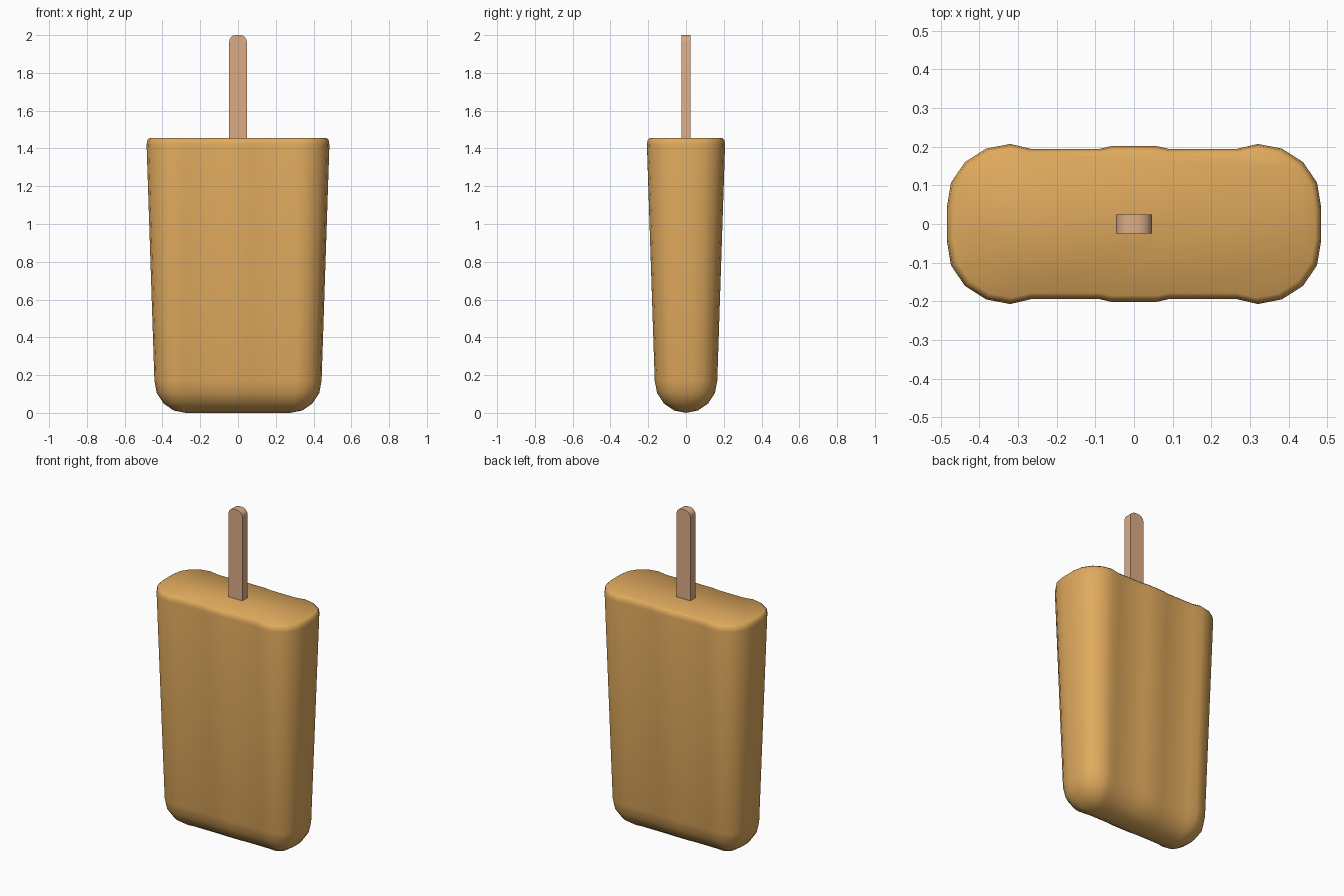
import bpy, bmesh, math

cube = bpy.data.objects.get("Cube")
if cube:
    bpy.data.objects.remove(cube, do_unlink=True)


def material(name, rgb):
    m = bpy.data.materials.new(name)
    m.use_nodes = True
    m.diffuse_color = (*rgb, 1)
    m.node_tree.nodes["Principled BSDF"].inputs["Base Color"].default_value = (*rgb, 1)
    return m


def finish(bm, name, mat, angle):
    bmesh.ops.recalc_face_normals(bm, faces=bm.faces)
    me = bpy.data.meshes.new(name)
    bm.to_mesh(me)
    bm.free()
    ob = bpy.data.objects.new(name, me)
    bpy.context.collection.objects.link(ob)
    me.materials.append(mat)
    bpy.ops.object.select_all(action="DESELECT")
    ob.select_set(True)
    bpy.context.view_layer.objects.active = ob
    bpy.ops.object.shade_smooth_by_angle(angle=math.radians(angle))
    return ob


# Ice body: a grooved outline around a flat core, tapering to a rounded end
CORE = 0.277
quarter = [(0.06, 0.201), (0.09, 0.194), (0.265, 0.194), (0.32, 0.207),
           (0.382, 0.195), (0.437, 0.16), (0.473, 0.107), (0.484, 0.042)]
half = quarter + [(x, -y) for x, y in reversed(quarter)]
outline = half + [(-x, -y) for x, y in half]


def ring(bm, scale, z):
    verts = []
    for x, y in outline:
        core = max(-CORE, min(CORE, x))
        verts.append(bm.verts.new((core + (x - core) * scale, y * scale, z)))
    return verts


R = 0.17
levels = []
for i in range(5):
    a = math.radians(90 - 22.5 * i)
    levels.append((0.8 * math.cos(a), R * (1 - math.sin(a))))
levels += [(1.0, 1.42), (0.98, 1.445), (0.92, 1.456)]

bm = bmesh.new()
rings = [ring(bm, s, z) for s, z in levels]
n = len(outline)
for low, high in zip(rings, rings[1:]):
    for i in range(n):
        j = (i + 1) % n
        bm.faces.new((low[i], low[j], high[j], high[i]))
bm.faces.new(rings[-1])
bmesh.ops.remove_doubles(bm, verts=bm.verts, dist=0.0005)
finish(bm, "ice_body", material("caramel_orange", (0.74, 0.40, 0.11)), 80)

# Wooden stick: flat bar with rounded upper corners
W, D, TOP, C = 0.047, 0.025, 2.0, 0.036
profile = [(-W, 1.2), (W, 1.2)]
for side, start in ((1, 0), (-1, 90)):
    for i in range(5):
        a = math.radians(start + 22.5 * i)
        profile.append((side * (W - C) + C * math.cos(a), TOP - C + C * math.sin(a)))
bm = bmesh.new()
face = bm.faces.new([bm.verts.new((x, -D, z)) for x, z in profile])
out = bmesh.ops.extrude_face_region(bm, geom=[face])
bmesh.ops.translate(bm, vec=(0, 2 * D, 0),
                    verts=[v for v in out["geom"] if isinstance(v, bmesh.types.BMVert)])
finish(bm, "stick", material("pale_wood", (0.72, 0.41, 0.24)), 40)
